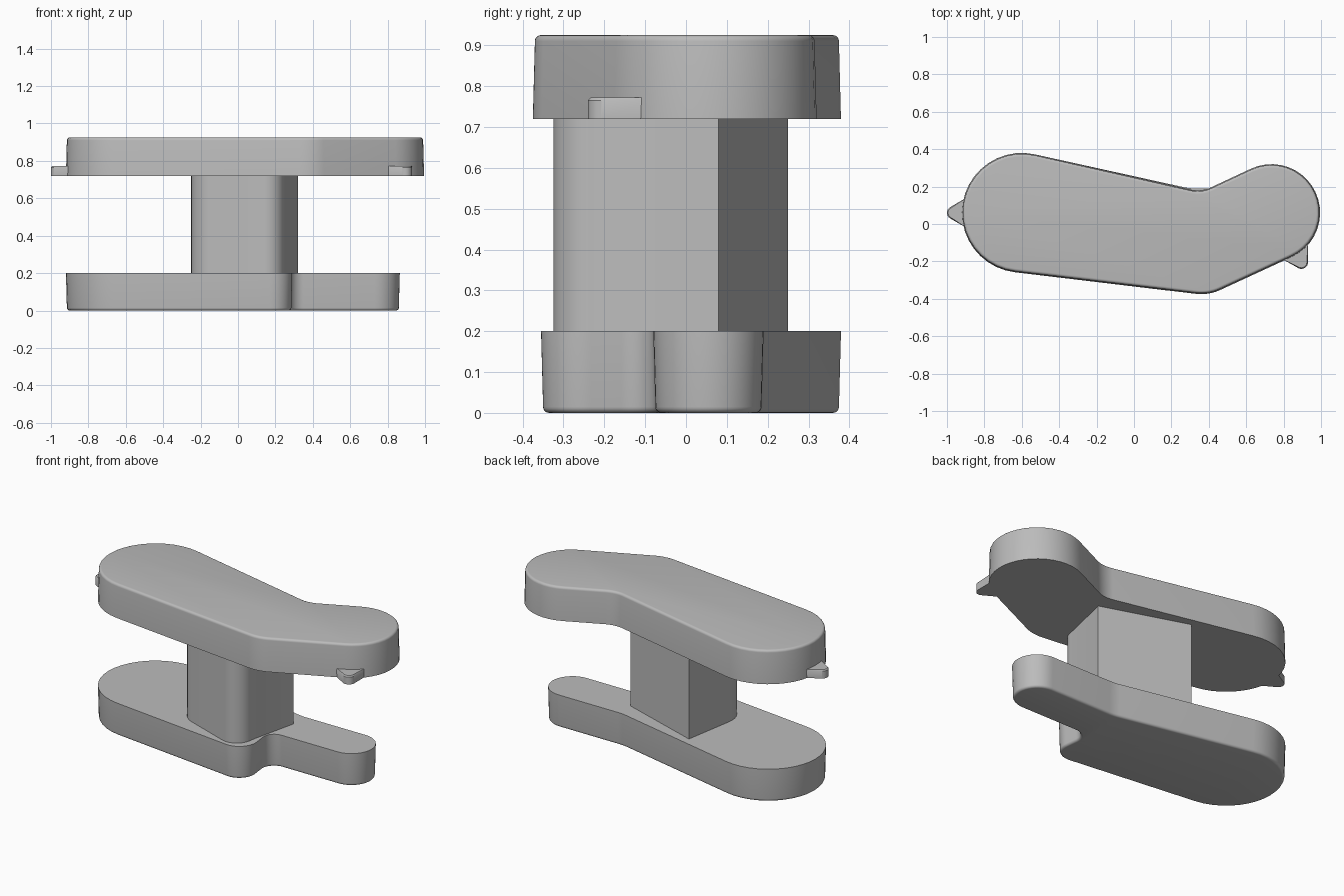
import bpy, bmesh, math

cube = bpy.data.objects.get("Cube")
if cube:
    bpy.data.objects.remove(cube, do_unlink=True)

grey = bpy.data.materials.new("light_grey")
grey.use_nodes = True
colour = (0.5, 0.5, 0.5, 1)
grey.diffuse_color = colour
grey.node_tree.nodes["Principled BSDF"].inputs["Base Color"].default_value = colour


def belt(circles, inset=0.0, steps=20):
    """Counter-clockwise outline of arcs joined by tangent lines.
    Circles are (x, y, radius); a negative radius is a hollow curve, zero a corner."""
    n = len(circles)
    normals = []
    for i in range(n):
        x0, y0, r0 = circles[i]
        x1, y1, r1 = circles[(i + 1) % n]
        dist = math.hypot(x1 - x0, y1 - y0)
        turn = math.acos(max(-1, min(1, (r0 - r1) / dist)))
        normals.append(math.atan2(y1 - y0, x1 - x0) - turn)
    points = []
    for i, (x, y, r) in enumerate(circles):
        if r == 0:
            points.append((x, y))
            continue
        start = normals[i - 1]
        sweep = (normals[i] - start) % math.tau
        if r < 0:
            sweep -= math.tau
        for k in range(steps + 1):
            a = start + sweep * k / steps
            points.append((x + math.cos(a) * (r - inset), y + math.sin(a) * (r - inset)))
    return points


def loft(name, circles, levels):
    """Stack the outline at each (z, inset) level and cap both ends."""
    bm = bmesh.new()
    rings = [[bm.verts.new((x, y, z)) for x, y in belt(circles, inset)]
             for z, inset in levels]
    for low, high in zip(rings, rings[1:]):
        for i in range(len(low)):
            j = (i + 1) % len(low)
            bm.faces.new((low[i], low[j], high[j], high[i]))
    bm.faces.new(rings[0][::-1])
    bm.faces.new(rings[-1])
    mesh = bpy.data.meshes.new(name)
    bm.to_mesh(mesh)
    bm.free()
    mesh.materials.append(grey)
    obj = bpy.data.objects.new(name, mesh)
    bpy.context.collection.objects.link(obj)
    bpy.ops.object.select_all(action='DESELECT')
    obj.select_set(True)
    bpy.context.view_layer.objects.active = obj
    bpy.ops.object.shade_smooth_by_angle(angle=math.radians(35))
    return obj


def rounded_levels(flat_z, round_z, radius, draft):
    """Levels from a sharp rim to a rounded, slightly drafted one."""
    side = 1 if round_z > flat_z else -1
    levels = [(flat_z, 0)]
    for k in range(6):
        a = math.pi / 2 * k / 5
        levels.append((round_z - side * radius * (1 - math.sin(a)),
                       draft + radius * (1 - math.cos(a))))
    return levels if side > 0 else levels[::-1]


# Plates: large end, front bend, small end, hollow back bend
big_end = (-0.6, 0.06, 0.32)
loft("bottom_plate",
     [big_end, (0.18, -0.245, 0.11), (0.35, -0.15, -0.07),
      (0.73, 0.055, 0.135), (0.33, 0.49, -0.3)],
     rounded_levels(0.2, 0, 0.015, 0.005))
loft("top_plate",
     [big_end, (0.36, -0.135, 0.24), (0.735, 0.06, 0.26), (0.34, 0.35, -0.17)],
     rounded_levels(0.72, 0.925, 0.015, 0.005))

# Central column with two rounded front corners
loft("column",
     [(0.32, 0.08, 0), (-0.195, 0.25, 0), (-0.11, -0.09, 0.14),
      (0.15, -0.225, 0.1), (0.255, -0.2, 0)],
     [(0.195, 0), (0.725, 0)])

# Small tabs on the rim of the top plate
tab_levels = [(0.72, 0), (0.765, 0), (0.772, 0.006)]
loft("right_tab", [(-0.965, 0.06, 0.035), (-0.88, -0.03, 0), (-0.88, 0.15, 0)], tab_levels)
loft("left_tab", [(0.78, -0.18, 0), (0.895, -0.205, 0.035), (0.93, -0.1, 0)], tab_levels)
